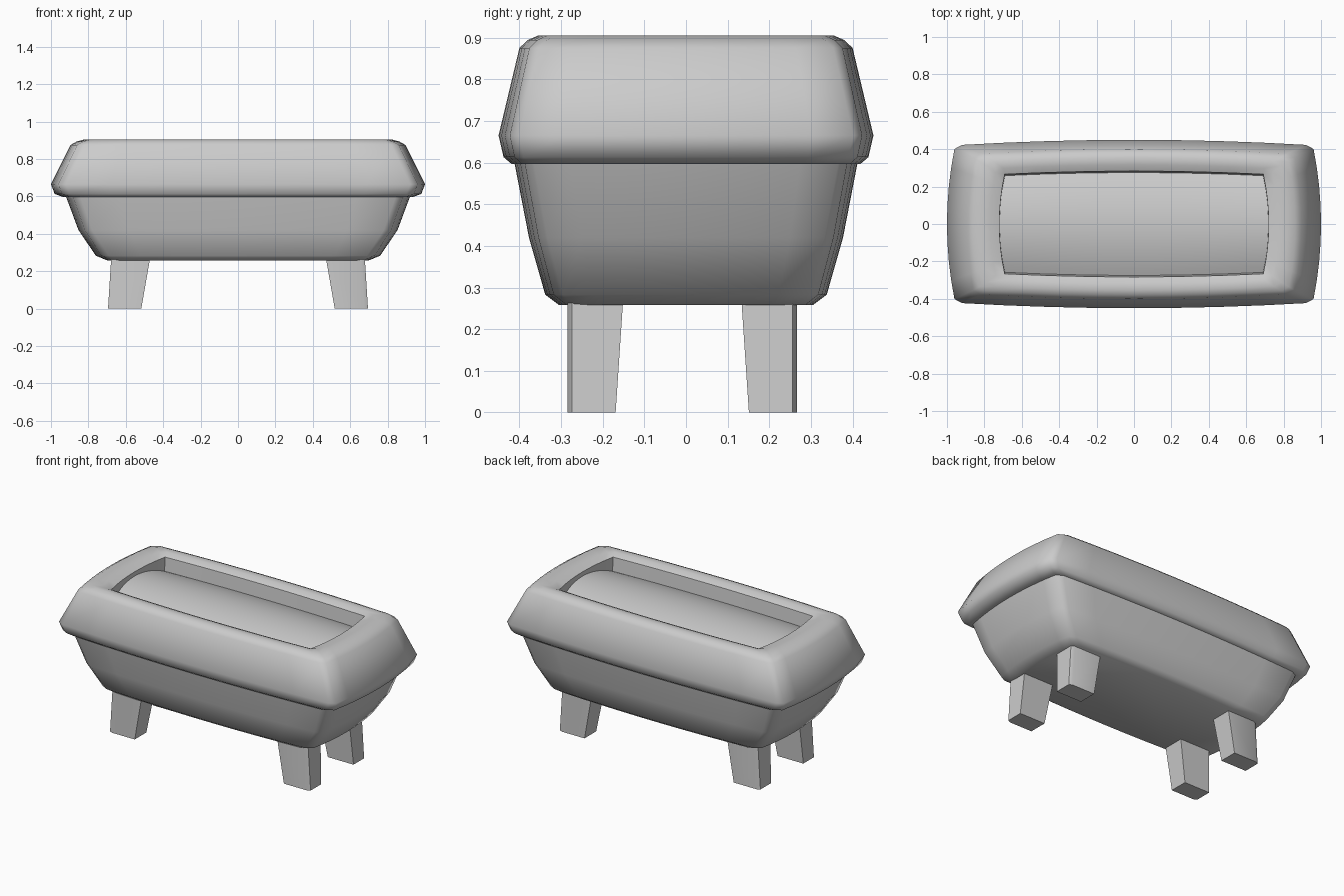
import bpy
import bmesh
import math

cube = bpy.data.objects.get("Cube")
if cube:
    bpy.data.objects.remove(cube, do_unlink=True)

grey = bpy.data.materials.new("plain grey")
grey.use_nodes = True
colour = (0.6, 0.6, 0.6, 1)
grey.diffuse_color = colour
grey.node_tree.nodes["Principled BSDF"].inputs["Base Color"].default_value = colour

STEPS = 8


def bowed_ring(hx, hy, chamfer=0.04):
    """Rectangle with gently bulging sides and optional cut corners."""
    bx, by = hx * 0.04, hy * 0.06
    cx, cy = hx - bx, hy - by
    ex, ey = cx - chamfer, cy - chamfer * 0.55
    params = [-1 + 2 * i / STEPS for i in range(STEPS + 1)]
    side = [(hx - bx * t * t, ey * t) for t in params]
    back = [(-ex * t, hy - by * t * t) for t in params]
    half = side + back
    return half + [(-x, -y) for x, y in half]


def finish(bm, name, angle=50):
    bmesh.ops.remove_doubles(bm, verts=bm.verts, dist=0.0005)
    bmesh.ops.recalc_face_normals(bm, faces=bm.faces)
    mesh = bpy.data.meshes.new(name)
    bm.to_mesh(mesh)
    bm.free()
    mesh.materials.append(grey)
    obj = bpy.data.objects.new(name, mesh)
    bpy.context.collection.objects.link(obj)
    bpy.ops.object.select_all(action="DESELECT")
    obj.select_set(True)
    bpy.context.view_layer.objects.active = obj
    bpy.ops.object.shade_smooth_by_angle(angle=math.radians(angle))
    return obj


def loft(bm, rings, caps=True):
    loops = [[bm.verts.new(p) for p in ring] for ring in rings]
    for a, b in zip(loops, loops[1:]):
        for i in range(len(a)):
            j = (i + 1) % len(a)
            bm.faces.new((a[i], a[j], b[j], b[i]))
    if caps:
        bm.faces.new(loops[0][::-1])
        bm.faces.new(loops[-1])


def level(hx, hy, z, chamfer=0.04):
    return [(x, y, z) for x, y in bowed_ring(hx, hy, chamfer)]


# Tapered tub body
bm = bmesh.new()
loft(bm, [level(0.70, 0.305, 0.258), level(0.76, 0.338, 0.283),
          level(0.853, 0.377, 0.42), level(0.92, 0.412, 0.60)])
finish(bm, "tub_body")

# Thick rim with a sunken opening
bm = bmesh.new()
loft(bm, [level(0.90, 0.40, 0.596), level(0.935, 0.419, 0.597),
          level(0.98, 0.438, 0.613), level(1.0, 0.45, 0.665),
          level(0.895, 0.40, 0.875), level(0.862, 0.38, 0.894),
          level(0.82, 0.355, 0.905), level(0.77, 0.317, 0.902),
          level(0.72, 0.283, 0.886, 0), level(0.718, 0.27, 0.75, 0)],
     caps=False)
finish(bm, "rim")

# Arched pad lying inside the opening
bm = bmesh.new()
ROWS = 16
grid = []
for r in range(ROWS + 1):
    v = -1 + 2 * r / ROWS
    row = []
    for c in range(ROWS + 1):
        u = -1 + 2 * c / ROWS
        x = u * (0.719 - 0.028 * v * v)
        y = v * (0.276 - 0.016 * u * u)
        row.append(bm.verts.new((x, y, 0.86 - 0.06 * v * v)))
    grid.append(row)
for low, high in zip(grid, grid[1:]):
    for c in range(ROWS):
        bm.faces.new((low[c], low[c + 1], high[c + 1], high[c]))
pad = finish(bm, "inner_pad")
if pad.data.polygons[0].normal.z < 0:
    pad.data.flip_normals()


# Four tapered legs with a cut outer corner
def leg_ring(sx, sy, x0, x1, y0, y1, z):
    cut_x, cut_y = 0.02, 0.01
    outline = [(x0, y0), (x1, y0), (x1, y1 - cut_y), (x1 - cut_x, y1), (x0, y1)]
    return [(sx * x, sy * y - 0.009, z) for x, y in outline]


for sy, end in ((-1, "front"), (1, "back")):
    for sx, side in ((1, "left"), (-1, "right")):
        bm = bmesh.new()
        loft(bm, [leg_ring(sx, sy, 0.517, 0.695, 0.16, 0.275, 0),
                  leg_ring(sx, sy, 0.47, 0.678, 0.142, 0.275, 0.27)])
        finish(bm, f"{end}_{side}_leg", 30)
